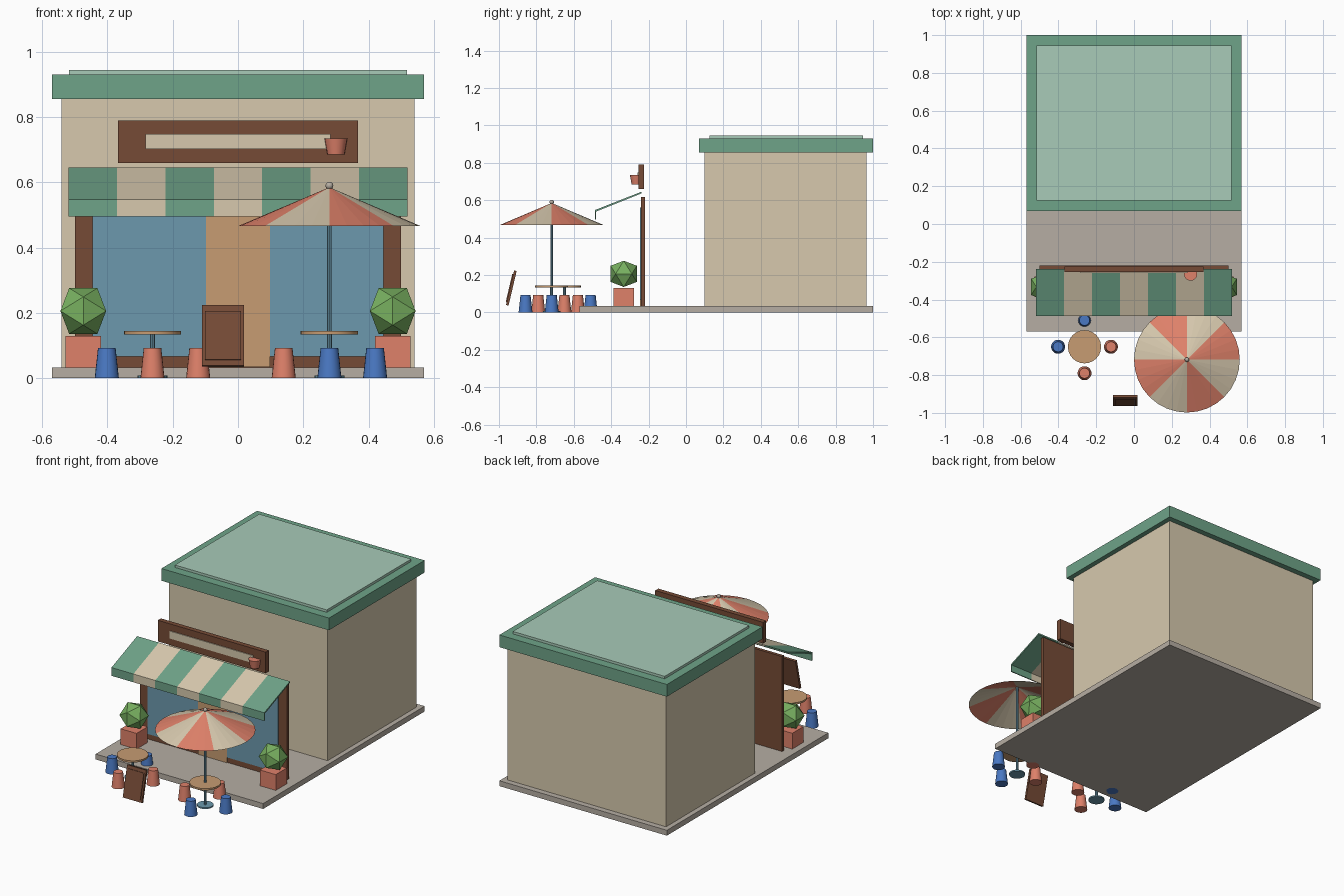
import bpy, bmesh, math
from mathutils import Matrix, Vector

if "Cube" in bpy.data.objects:
    bpy.data.objects.remove(bpy.data.objects["Cube"])


def mat(name, r, g, b):
    m = bpy.data.materials.new(name)
    lin = [(c / 255 / 12.92) if c < 10 else ((c / 255 + 0.055) / 1.055) ** 2.4 for c in (r, g, b)]
    m.diffuse_color = (*lin, 1)
    m.use_nodes = True
    m.node_tree.nodes["Principled BSDF"].inputs["Base Color"].default_value = m.diffuse_color
    return m


CREAM = mat("cream", 215, 201, 174)
GREEN = mat("trim green", 110, 163, 136)
PALE = mat("pale roof green", 168, 203, 184)
GREY = mat("paving grey", 182, 174, 163)
BROWN = mat("dark wood", 118, 75, 54)
GLASS = mat("glass blue", 108, 153, 173)
TAN = mat("tan wood", 199, 156, 114)
CORAL = mat("coral", 223, 129, 106)
BLUE = mat("stool blue", 74, 121, 196)
LEAF = mat("leaf green", 120, 176, 96)


def finish(name, bm, *mats):
    bmesh.ops.recalc_face_normals(bm, faces=bm.faces)
    me = bpy.data.meshes.new(name)
    bm.to_mesh(me)
    bm.free()
    for m in mats:
        me.materials.append(m)
    ob = bpy.data.objects.new(name, me)
    bpy.context.collection.objects.link(ob)
    return ob


def box(name, m, x0, x1, y0, y1, z0, z1):
    bm = bmesh.new()
    bmesh.ops.create_cube(bm, size=1)
    for v in bm.verts:
        v.co = ((x0 + x1) / 2 + v.co.x * (x1 - x0),
                (y0 + y1) / 2 + v.co.y * (y1 - y0),
                (z0 + z1) / 2 + v.co.z * (z1 - z0))
    return finish(name, bm, m)


def tube(name, m, x, y, z0, z1, r0, r1, n=20):
    bm = bmesh.new()
    bmesh.ops.create_cone(bm, cap_ends=True, segments=n, radius1=r0, radius2=r1, depth=z1 - z0,
                          matrix=Matrix.Translation((x, y, (z0 + z1) / 2)))
    ob = finish(name, bm, m)
    smooth(ob)
    return ob


def smooth(ob):
    bpy.ops.object.select_all(action='DESELECT')
    ob.select_set(True)
    bpy.context.view_layer.objects.active = ob
    bpy.ops.object.shade_smooth_by_angle(angle=math.radians(30))


# Paving and building
box("paving", GREY, -.57, .57, -.57, 1, 0, .033)
box("building_walls", CREAM, -.54, .54, .10, .965, .033, .855)
box("roof_cornice", GREEN, -.57, .57, .07, 1, .855, .93)
box("roof_panel", PALE, -.517, .517, .125, .945, .93, .945)

# Storefront board with windows and door
box("storefront", BROWN, -.5, .5, -.24, -.22, .033, .617)
for side, (a, b) in (("left", (-.445, -.098)), ("right", (.098, .445))):
    box(side + "_window", GLASS, a, b, -.246, -.24, .067, .56)
box("door", TAN, -.098, .098, -.247, -.24, .034, .56)

# Sign with a blank strip and a cup ornament
box("sign_board", BROWN, -.367, .367, -.255, -.225, .66, .79)
box("sign_strip", CREAM, -.283, .283, -.26, -.255, .702, .748)
tube("sign_cup", CORAL, .30, -.265, .685, .735, .026, .035)

# Striped awning: one bent profile swept across seven stripes
profile = [(-.238, .645), (-.487, .547), (-.487, .496), (-.481, .496), (-.481, .539), (-.238, .636)]
bm = bmesh.new()
w = 1.04 / 7
rings = [[bm.verts.new((-.52 + i * w, y, z)) for y, z in profile] for i in range(8)]
for i in range(7):
    for j in range(6):
        k = (j + 1) % 6
        f = bm.faces.new((rings[i][j], rings[i][k], rings[i + 1][k], rings[i + 1][j]))
        f.material_index = i % 2
for ring in (rings[0], rings[-1]):
    bm.faces.new(ring)
finish("awning", bm, GREEN, CREAM)

# Planters with icosahedral bushes
for side, s in (("left", -1), ("right", 1)):
    x, y = .474 * s, -.333
    box(side + "_planter", CORAL, x - .054, x + .054, y - .054, y + .054, .033, .13)
    bm = bmesh.new()
    b = .07
    a = b * .618
    for p in (-1, 1):
        for q in (-1, 1):
            for co in ((a * p, 0, b * q), (b * p, a * q, 0), (0, b * p, a * q)):
                bm.verts.new(Vector(co) + Vector((x, y, .206)))
    bmesh.ops.convex_hull(bm, input=bm.verts)
    finish(side + "_bush", bm, LEAF)

# Tables, each with four tapered stools
sets = (("left", -.262, -.65, (BLUE, CORAL, BLUE, CORAL)),
        ("right", .28, -.718, (CORAL, BLUE, CORAL, BLUE)))
for side, x, y, cols in sets:
    tube(side + "_table_top", TAN, x, y, .134, .145, .088, .088, 24)
    tube(side + "_table_foot", GLASS, x, y, 0, .008, .046, .046)
    tube(side + "_table_post", GLASS, x, y, .008, .134, .008, .008, 10)
    for (dx, dy), c in zip(((-1, 0), (1, 0), (0, 1), (0, -1)), cols):
        tube(side + "_stool", c, x + .14 * dx, y + .14 * dy, 0, .092, .037, .027)

# Parasol: open cone in eight alternating sectors
px, py = .28, -.718
tube("parasol_pole", GLASS, px, py, .145, .58, .0075, .0075, 10)
bm = bmesh.new()
n = 32
tip = bm.verts.new((px, py, .585))
rim = [bm.verts.new((px + .28 * math.cos(math.tau * i / n), py + .28 * math.sin(math.tau * i / n), .466))
       for i in range(n)]
for i in range(n):
    f = bm.faces.new((tip, rim[i], rim[(i + 1) % n]))
    f.material_index = (i // 4) % 2
finish("parasol_canopy", bm, CORAL, CREAM)
bm = bmesh.new()
bmesh.ops.create_uvsphere(bm, u_segments=12, v_segments=8, radius=.012,
                          matrix=Matrix.Translation((px, py, .59)))
smooth(finish("parasol_finial", bm, GREY))

# Leaning menu board with a raised panel
for ob in (box("menu_board", BROWN, -.065, .065, -.007, .007, -.095, .095),
           box("menu_panel", BROWN, -.055, .055, -.012, -.007, -.078, .076)):
    ob.location = (-.046, -.934, .13)
    ob.rotation_euler.x = -.23
